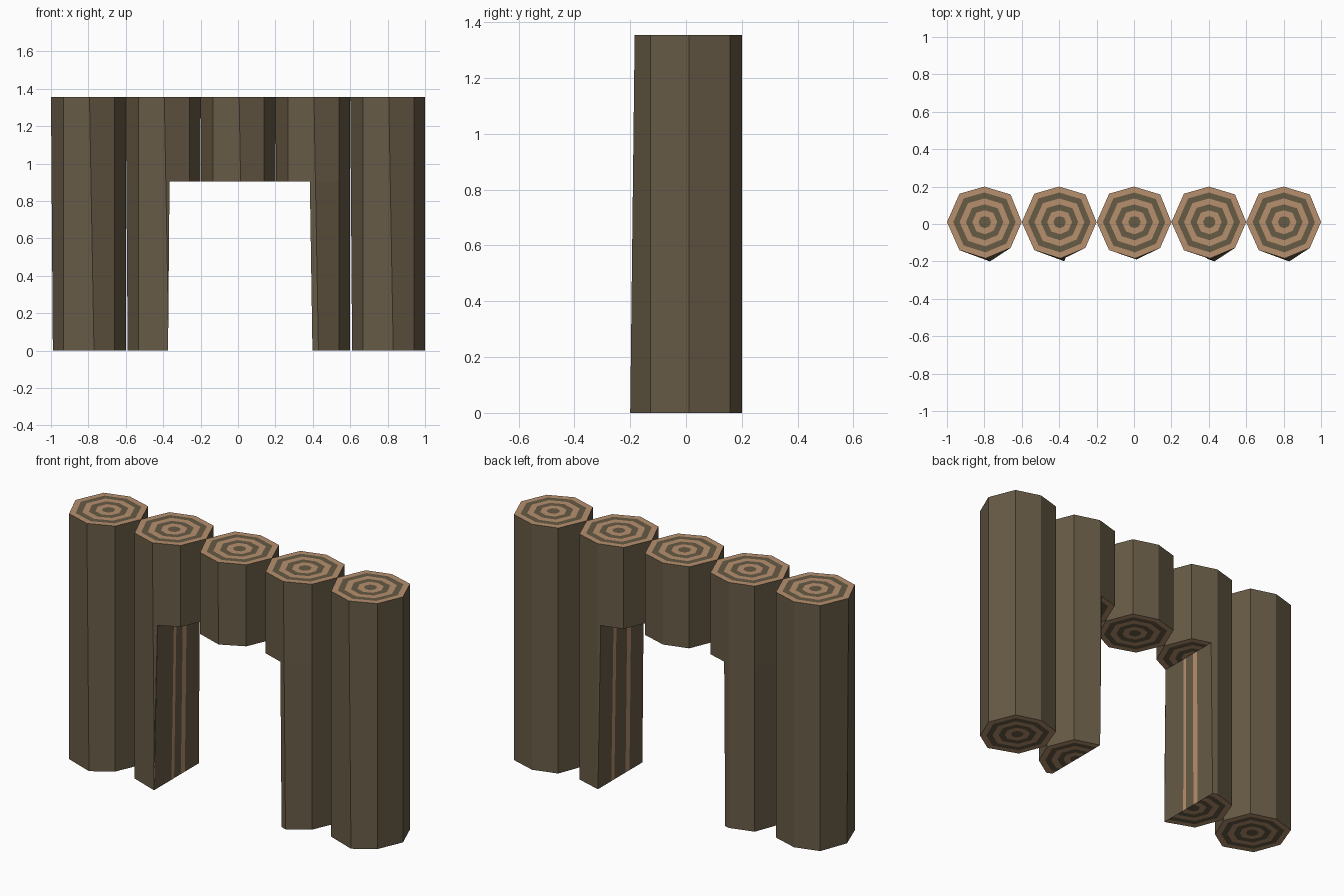
import bpy
import bmesh
from mathutils import Vector

if "Cube" in bpy.data.objects:
    bpy.data.objects.remove(bpy.data.objects["Cube"], do_unlink=True)

HEIGHT, LINTEL = 1.355, 0.905
BANDS = 6

# Slightly uneven eight-sided trunk outline; the foot leans forward a little
TOP = [(-0.2, 0.01), (-0.133, -0.14), (0.006, -0.184), (0.14, -0.128),
       (0.2, 0.01), (0.14, 0.158), (0, 0.2), (-0.133, 0.162)]
FOOT = list(TOP)
FOOT[0] = (-0.19, 0.01)
FOOT[2] = (0.03, -0.2)


def material(name, colour):
    m = bpy.data.materials.new(name)
    m.use_nodes = True
    m.diffuse_color = (*colour, 1)
    bsdf = next(n for n in m.node_tree.nodes if n.type == "BSDF_PRINCIPLED")
    bsdf.inputs["Base Color"].default_value = (*colour, 1)
    return m


BARK = material("dark bark", (0.135, 0.103, 0.06))
WOOD = material("pale wood", (0.47, 0.28, 0.158))


def outline(cx, z, scale=1.0):
    t = z / HEIGHT
    centre = Vector((cx + 0.003, 0.01, z))
    points = [Vector((cx, 0, z)) + Vector((*b, 0)).lerp(Vector((*a, 0)), t)
              for a, b in zip(TOP, FOOT)]
    return [centre.lerp(p, scale) for p in points]


def cap(bm, cx, z, up):
    """Growth rings: alternating pale and dark bands around a dark core."""
    faces = []
    rings = [[bm.verts.new(p) for p in outline(cx, z, 1 - i / BANDS)]
             for i in range(BANDS)]
    for i, (outer, inner) in enumerate(zip(rings, rings[1:])):
        for k in range(8):
            n = (k + 1) % 8
            quad = [outer[k], outer[n], inner[n], inner[k]]
            face = bm.faces.new(quad if up else quad[::-1])
            face.material_index = (i + 1) % 2
            faces.append(face)
    faces.append(bm.faces.new(rings[-1] if up else rings[-1][::-1]))
    return faces


def trunk(bm, cx, z0, z1):
    low = [bm.verts.new(p) for p in outline(cx, z0)]
    high = [bm.verts.new(p) for p in outline(cx, z1)]
    for k in range(8):
        n = (k + 1) % 8
        bm.faces.new((low[k], low[n], high[n], high[k]))


def finish(bm, name):
    bmesh.ops.remove_doubles(bm, verts=bm.verts, dist=0.0001)
    mesh = bpy.data.meshes.new(name)
    bm.to_mesh(mesh)
    bm.free()
    mesh.materials.append(BARK)
    mesh.materials.append(WOOD)
    obj = bpy.data.objects.new(name, mesh)
    bpy.context.collection.objects.link(obj)


def slice_faces(bm, faces, point, normal):
    verts = {v for f in faces for v in f.verts}
    edges = {e for f in faces for e in f.edges}
    cut = bmesh.ops.bisect_plane(bm, geom=[*verts, *edges, *faces], dist=1e-5,
                                 plane_co=point, plane_no=normal, clear_outer=True)
    return [g for g in cut["geom_cut"] if isinstance(g, bmesh.types.BMVert)]


def whole_log(name, cx, z0):
    bm = bmesh.new()
    trunk(bm, cx, z0, HEIGHT)
    cap(bm, cx, HEIGHT, True)
    cap(bm, cx, z0, False)
    finish(bm, name)


def notched_log(name, cx, foot_x, head_x, stops):
    """Log whose inner half is sawn away below the lintel."""
    side = 1 if cx < 0 else -1
    point = Vector((foot_x, 0, 0))
    normal = Vector((side, 0, side * (foot_x - head_x) / LINTEL)).normalized()

    # Upper part, keeping only the exposed half of its underside
    bm = bmesh.new()
    trunk(bm, cx, LINTEL, HEIGHT)
    cap(bm, cx, HEIGHT, True)
    slice_faces(bm, cap(bm, cx, LINTEL, False), point, -normal)
    finish(bm, name + "_upper")

    # Lower post, closed by a striped sawn face
    bm = bmesh.new()
    trunk(bm, cx, 0, LINTEL)
    cap(bm, cx, 0, False)
    cut = slice_faces(bm, bm.faces[:], point, normal)
    levels = []
    for z, x in ((0, foot_x), (LINTEL, head_x)):
        ys = [v.co.y for v in cut if abs(v.co.z - z) < 0.001]
        lo, hi = min(ys), max(ys)
        levels.append([bm.verts.new((x, lo + (hi - lo) * s, z)) for s in stops])
    low, high = levels
    for i in range(len(stops) - 1):
        quad = [low[i], low[i + 1], high[i + 1], high[i]]
        face = bm.faces.new(quad if side > 0 else quad[::-1])
        face.material_index = i % 2
    finish(bm, name + "_post")


whole_log("right_outer_log", -0.8, 0)
notched_log("right_inner_log", -0.4, -0.374, -0.366, (0, 0.39, 0.45, 0.6, 0.69, 1))
whole_log("middle_log", 0, LINTEL)
notched_log("left_inner_log", 0.4, 0.398, 0.384, (0, 0.29, 0.38, 0.63, 0.7, 1))
whole_log("left_outer_log", 0.8, 0)
